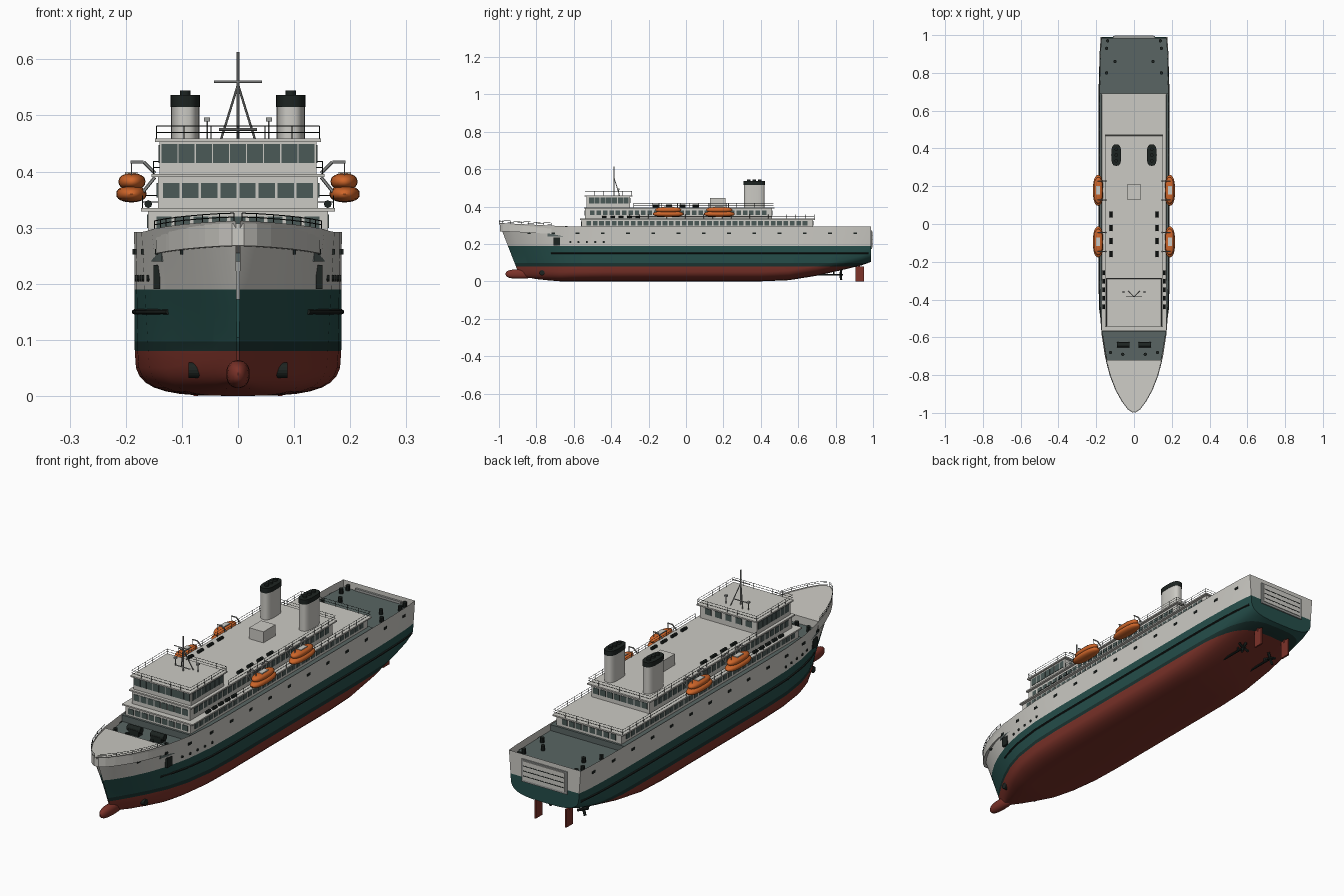
import bpy, bmesh, math
from mathutils import Vector, Matrix

if "Cube" in bpy.data.objects:
    bpy.data.objects.remove(bpy.data.objects["Cube"])


def material(name, *rgb):
    m = bpy.data.materials.new(name)
    m.use_nodes = True
    m.diffuse_color = (*rgb, 1)
    m.node_tree.nodes["Principled BSDF"].inputs["Base Color"].default_value = (*rgb, 1)
    return m


white = material("warm white", .6, .59, .55)
green = material("sea green", .018, .075, .068)
boot = material("boot top green", .01, .032, .029)
red = material("antifouling red", .2, .032, .022)
deck_grey = material("deck grey green", .1, .13, .125)
glass = material("window glass", .07, .1, .095)
dark = material("near black", .012, .017, .015)
orange = material("safety orange", .62, .13, .022)
metal = material("light metal", .33, .34, .33)


def make(name, bm, *mats, mirror=False, smooth=False):
    bmesh.ops.recalc_face_normals(bm, faces=bm.faces)
    mesh = bpy.data.meshes.new(name)
    bm.to_mesh(mesh)
    bm.free()
    ob = bpy.data.objects.new(name, mesh)
    bpy.context.collection.objects.link(ob)
    for m in mats:
        mesh.materials.append(m)
    if mirror:
        ob.modifiers.new("mirror", 'MIRROR')
    if smooth:
        bpy.ops.object.select_all(action='DESELECT')
        ob.select_set(True)
        bpy.context.view_layer.objects.active = ob
        bpy.ops.object.shade_smooth_by_angle(angle=math.radians(40))
    return ob


def block(bm, x, y, z, sx, sy, sz):
    bmesh.ops.create_cube(bm, size=1, matrix=Matrix.Translation((x, y, z)) @ Matrix.Diagonal((sx, sy, sz, 1)))


def rod(bm, a, b, r, n=6):
    a, b = Vector(a), Vector(b)
    d = b - a
    rot = d.to_track_quat('Z', 'Y').to_matrix().to_4x4()
    bmesh.ops.create_cone(bm, cap_ends=True, segments=n, radius1=r, radius2=r, depth=d.length,
                          matrix=Matrix.Translation((a + b) / 2) @ rot)


def power(v, e):
    return math.copysign(abs(v) ** e, v)


def oval(bm, x, y, rx, ry, z0, z1):
    new = bmesh.ops.create_cone(bm, cap_ends=True, segments=32, radius1=1, radius2=1, depth=1)["verts"]
    for v in new:
        v.co = (x + rx * power(v.co.x, .7), y + ry * power(v.co.y, .7), z1 if v.co.z > 0 else z0)


def pod(bm, x, y, z, rx, ry, rz):
    new = bmesh.ops.create_uvsphere(bm, u_segments=20, v_segments=12, radius=1)["verts"]
    for v in new:
        v.co = (x + rx * v.co.x, y + ry * power(v.co.y, .7), z + rz * power(v.co.z, .8))


def solid(name, mat, *dims):
    bm = bmesh.new()
    block(bm, *dims)
    return make(name, bm, mat)


def railing(name, points, height=.022, spacing=.05):
    bm = bmesh.new()
    up = Vector((0, 0, height))
    for a, b in zip(points, points[1:]):
        a, b = Vector(a), Vector(b)
        for k in (1, .5):
            rod(bm, a + up * k, b + up * k, .0009, 4)
        n = max(1, round((b - a).length / spacing))
        for i in range(n + 1):
            p = a.lerp(b, i / n)
            rod(bm, p, p + up, .0009, 4)
    make(name, bm, dark, mirror=True)


# Hull stations: position, keel height, deck half width, waterline half width
stations = [(-1, .03, .004, .002), (-.98, .025, .033, .012), (-.94, .02, .063, .032),
            (-.88, .012, .097, .06), (-.8, .006, .128, .094), (-.7, 0, .154, .13),
            (-.58, 0, .172, .16), (-.45, 0, .182, .179), (-.3, 0, .185, .184), (.4, 0, .185, .184),
            (.55, .006, .185, .184), (.7, .03, .185, .183), (.85, .064, .183, .179),
            (.94, .086, .18, .174), (.99, .104, .176, .168)]
BILGE = .08


def station(y):
    for a, b in zip(stations, stations[1:]):
        if y <= b[0]:
            t = (y - a[0]) / (b[0] - a[0])
            return [p + (q - p) * t for p, q in zip(a, b)]
    return list(stations[-1])


def bow(y):
    return max(0, (-.6 - y) / .4)


def sheer(y):
    return .292 + .02 * bow(y)


def skin(y, z):
    _, keel, top_w, low_w = station(y)
    t = (z - keel - BILGE) / (sheer(y) - keel - BILGE)
    return Vector((low_w + (top_w - low_w) * t, y + .39 * (sheer(y) - z) * bow(y), z))


def section(y):
    _, keel, _, low_w = station(y)
    pts = []
    for i in range(9):
        a = i / 8 * math.pi / 2
        z = keel + BILGE * (1 - max(0, math.cos(a)) ** .6)
        pts.append(Vector((low_w * math.sin(a) ** .6, y + .39 * (sheer(y) - z) * bow(y), z)))
    base = keel + BILGE
    return pts + [skin(y, base + (sheer(y) - base) * i / 4) for i in range(1, 5)]


bm = bmesh.new()
cuts = sorted({s[0] for s in stations} | {-.91, -.84, -.75, -.64, -.5, .47, .62, .77})
rows = [[bm.verts.new(p) for p in section(y)] for y in cuts]
for a, b in zip(rows, rows[1:]):
    for i in range(len(a) - 1):
        bm.faces.new((a[i], b[i], b[i + 1], a[i + 1]))
bm.faces.new(rows[-1] + [bm.verts.new((0, .99, sheer(.99)))])
levels = (.08, .097, .19)
for level in levels:
    bmesh.ops.bisect_plane(bm, geom=bm.verts[:] + bm.edges[:] + bm.faces[:], plane_co=(0, 0, level), plane_no=(0, 0, 1))
for f in bm.faces:
    f.material_index = sum(f.calc_center_median().z > level for level in levels)
make("hull", bm, red, boot, green, white, mirror=True, smooth=True)

# Bulbous bow and keel gear
bm = bmesh.new()
pod(bm, 0, -.89, .039, .021, .075, .025)
make("bulb", bm, red, smooth=True)
bm = bmesh.new()
block(bm, .075, .928, .04, .008, .046, .08)
rod(bm, (.075, .925, .07), (.075, .925, .1), .006)
make("rudders", bm, red, mirror=True)
bm = bmesh.new()
rod(bm, (.075, .62, .035), (.075, .84, .035), .005, 10)
rod(bm, (.075, .79, .035), (.075, .79, .08), .004)
for i in range(4):
    a = i * math.pi / 2 + .4
    tip = Vector((math.cos(a), 0, math.sin(a))) * .028
    rod(bm, (.075, .825, .035), Vector((.075, .83, .035)) + tip, .006)
make("propellers", bm, dark, mirror=True)
bm = bmesh.new()
rod(bm, (.05, -.77, .046), (.088, -.77, .046), .014, 16)
make("thruster_tunnels", bm, dark, mirror=True)

# Rubbing strake, side openings and portholes
bm = bmesh.new()
path = [skin(-.74 + i * .0715, .15) for i in range(25)]
for a, b in zip(path, path[1:]):
    rod(bm, a, b, .005)
make("rubbing_strake", bm, dark, mirror=True)
bm = bmesh.new()
for i in range(14):
    p = skin(-.85 + i * .135, .257)
    block(bm, *p, .006, .02, .01)
for i in range(5):
    p = skin(-.62 + i * .045, .21)
    rod(bm, p - Vector((.004, 0, 0)), p + Vector((.003, 0, 0)), .006, 10)
block(bm, *skin(-.7, .212), .012, .034, .042)
make("hull_openings", bm, dark, mirror=True)


# Decks inside the hull
def deck(name, y0, y1, height, mat, depth=.04):
    bm = bmesh.new()
    ys = [y0 + (y1 - y0) * i / 16 for i in range(17)]
    edge = [Vector((skin(y, height(y)).x * .985, y, height(y))) for y in ys]
    outline = [Vector((0, y0, height(y0)))] + edge + [Vector((0, y1, height(y1)))]
    face = bm.faces.new([bm.verts.new(p) for p in outline])
    ext = bmesh.ops.extrude_face_region(bm, geom=[face])["geom"]
    bmesh.ops.translate(bm, verts=[v for v in ext if isinstance(v, bmesh.types.BMVert)], vec=(0, 0, -depth))
    bm.faces.new([bm.verts.new(p) for p in outline])
    make(name, bm, mat, mirror=True)


deck("bow_deck", -.995, -.72, lambda y: sheer(y) - .004, white)
deck("mooring_deck", -.74, -.55, lambda y: .26, deck_grey, .02)
deck("main_deck", -.57, .69, lambda y: .288, deck_grey)
deck("stern_deck", .67, .985, lambda y: .262, deck_grey, .02)

# Superstructure tiers and overhanging roofs
solid("lower_tier", white, 0, .06, .308, .32, 1.24, .044)
solid("lower_roof", white, 0, .062, .332, .346, 1.256, .006)
solid("upper_tier", white, 0, -.04, .362, .286, 1.0, .058)
solid("upper_roof", white, 0, -.036, .393, .308, 1.018, .006)
solid("wheelhouse", white, 0, -.415, .425, .28, .232, .06)
solid("wheelhouse_roof", white, 0, -.415, .456, .296, .258, .006)
solid("roof_vent_house", white, 0, .17, .42, .07, .084, .05)


# Windows on the sides and ends
def side_windows(name, x, y0, y1, z, step, w, h):
    bm = bmesh.new()
    for i in range(int((y1 - y0) / step) + 1):
        block(bm, x, y0 + i * step, z, .004, w, h)
    make(name, bm, glass, mirror=True)


def end_windows(name, y, z, step, w, h, count):
    bm = bmesh.new()
    for i in range(count):
        block(bm, (i - (count - 1) / 2) * step, y, z, w, .004, h)
    make(name, bm, glass)


side_windows("lower_side_windows", .16, -.52, .67, .311, .034, .025, .024)
side_windows("upper_side_windows", .143, -.5, .45, .367, .034, .024, .026)
side_windows("wheelhouse_side_windows", .14, -.506, -.31, .431, .031, .027, .032)
end_windows("lower_front_windows", -.56, .308, .033, .027, .024, 9)
end_windows("upper_front_windows", -.54, .366, .034, .029, .027, 8)
end_windows("wheelhouse_front_windows", -.531, .432, .0305, .0285, .034, 9)
end_windows("lower_rear_windows", .68, .311, .034, .026, .024, 8)
end_windows("upper_rear_windows", .46, .366, .034, .028, .026, 8)
end_windows("wheelhouse_rear_windows", -.299, .432, .05, .03, .026, 5)

# Funnels
for name, mat, rx, ry, z0, z1 in (("funnels", white, .025, .055, .394, .517), ("funnel_caps", dark, .0265, .057, .515, .536)):
    bm = bmesh.new()
    oval(bm, .094, .365, rx, ry, z0, z1)
    if mat == dark:
        for y in (.335, .365, .395):
            rod(bm, (.094, y, .53), (.094, y, .544), .009, 12)
    make(name, bm, mat, mirror=True, smooth=True)

# Mast, lamp posts and radar
bm = bmesh.new()
rod(bm, (0, -.385, .458), (0, -.385, .613), .0028, 8)
rod(bm, (.03, -.355, .458), (0, -.385, .555), .0022)
rod(bm, (0, -.385, .56), (.043, -.385, .56), .002)
rod(bm, (0, -.385, .475), (.034, -.385, .475), .0025)
rod(bm, (.055, -.36, .458), (.055, -.36, .49), .0018)
block(bm, .055, -.36, .493, .011, .011, .007)
make("mast", bm, metal, mirror=True)

# Lifeboats, hatches and davits
boats = (-.095, .178)
bm = bmesh.new()
for y in boats:
    pod(bm, .19, y, .36, .027, .082, .015)
    pod(bm, .189, y, .382, .024, .07, .015)
make("lifeboats", bm, orange, mirror=True, smooth=True)
bm = bmesh.new()
for y in boats:
    block(bm, .19, y, .396, .022, .045, .006)
make("lifeboat_hatches", bm, white, mirror=True)
bm = bmesh.new()
for y in boats:
    for end in (-.05, .05):
        rod(bm, (.148, y + end, .39), (.172, y + end, .36), .003)
        rod(bm, (.148, y + end, .397), (.168, y + end, .417), .003)
        rod(bm, (.168, y + end, .417), (.192, y + end, .417), .003)
        rod(bm, (.19, y + end, .417), (.19, y + end, .39), .0012)
make("davits", bm, metal, mirror=True)

# Winches, bollards, raft canisters
bm = bmesh.new()
block(bm, .055, -.64, .272, .05, .03, .024)
rod(bm, (.025, -.64, .283), (.09, -.64, .283), .014, 12)
for x, y in ((.1, .86), (.14, .97), (.145, .8), (.145, .93), (.125, -.68), (.06, -.69)):
    rod(bm, (x, y, .26), (x, y, .284), .009, 10)
make("deck_gear", bm, dark, mirror=True)
bm = bmesh.new()
for y in (-.16, -.09, -.02, .05):
    rod(bm, (.122, y - .016, .403), (.122, y + .016, .403), .007, 8)
for i in range(5):
    rod(bm, (.16, -.45 + i * .045, .342), (.16, -.425 + i * .045, .342), .007, 8)
make("raft_canisters", bm, dark, mirror=True)

# Stern ramp
solid("ramp_frame", metal, 0, .988, .222, .224, .014, .1)
solid("ramp_panel", white, 0, .993, .224, .204, .01, .084)
bm = bmesh.new()
for z in (.2, .222, .244):
    block(bm, 0, .997, z, .2, .004, .003)
make("ramp_slats", bm, dark)

# Railings
railing("bow_rail", [skin(y, sheer(y)) for y in (-.998, -.98, -.94, -.88, -.8, -.72)], .014)
railing("lower_rail", [(.17, -.3, .335), (.17, .686, .335), (0, .686, .335)])
railing("upper_rail", [(.151, -.28, .396), (.151, .468, .396), (0, .468, .396)])
railing("wheelhouse_rail", [(0, -.54, .459), (.145, -.54, .459), (.145, -.29, .459), (0, -.29, .459)])
